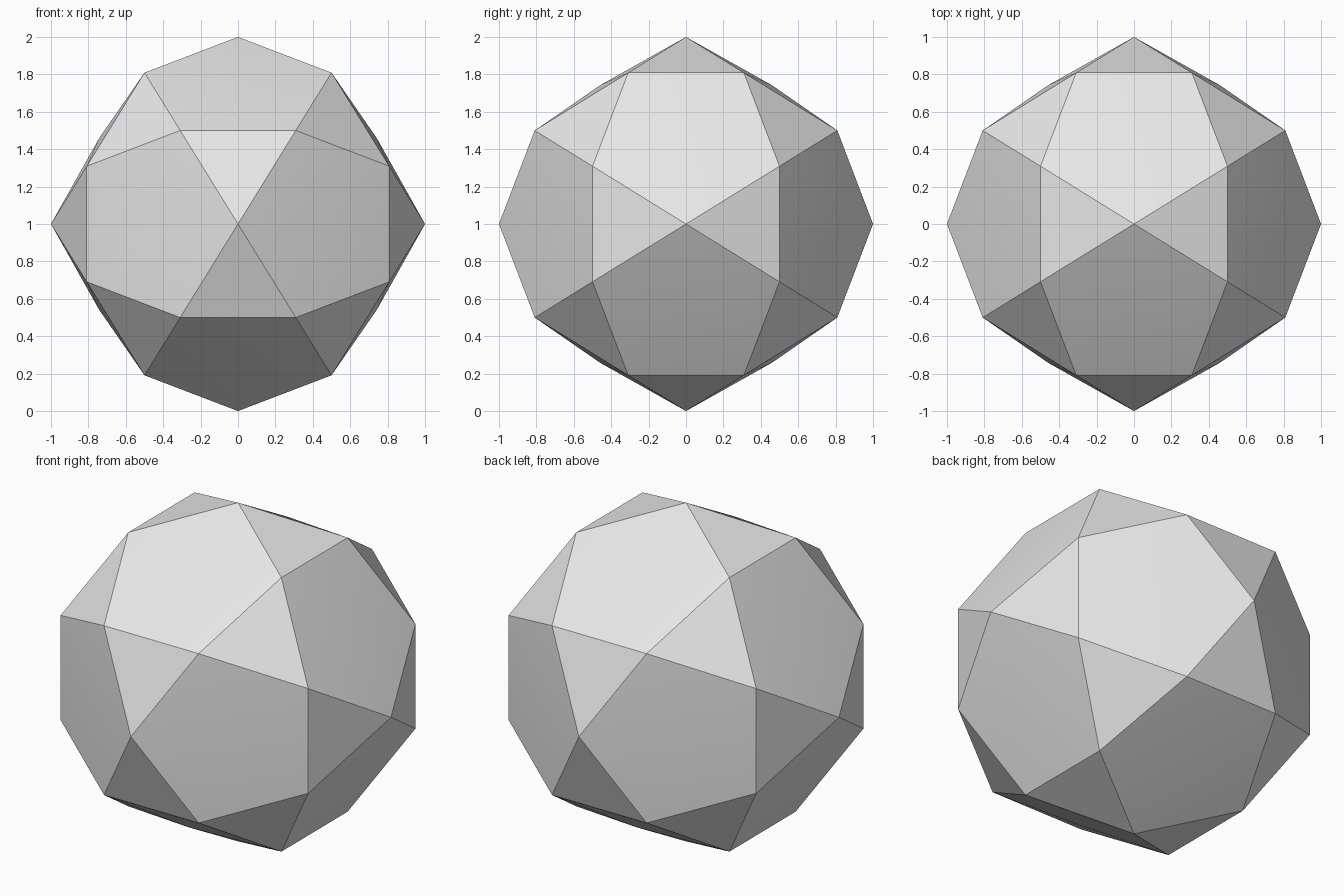
import bpy
import bmesh
from itertools import product
from mathutils import Vector

if "Cube" in bpy.data.objects:
    bpy.data.objects.remove(bpy.data.objects["Cube"])

PHI = (1 + 5 ** 0.5) / 2
DOME = 0.022  # rise of each five-sided face

# Corner points: axis points plus cyclic permutations of one mirrored corner
points = set()
for sx, sy, sz in product((-1, 1), repeat=3):
    axis = (float(sx), 0.0, 0.0)
    corner = (sx * 0.5, sy * 0.5 / PHI, sz * PHI / 2)
    for k in range(3):
        points.add(axis[k:] + axis[:k])
        points.add(corner[k:] + corner[:k])

# Ball of twenty triangles and twelve pentagons
bm = bmesh.new()
for p in sorted(points):
    bm.verts.new(Vector(p) + Vector((0, 0, 1)))
bmesh.ops.convex_hull(bm, input=bm.verts[:])
bmesh.ops.dissolve_limit(bm, angle_limit=0.05, verts=bm.verts[:], edges=bm.edges[:])
bmesh.ops.recalc_face_normals(bm, faces=bm.faces[:])

# Pentagons rise slightly to a shallow point
pentagons = [f for f in bm.faces if len(f.verts) == 5]
bmesh.ops.poke(bm, faces=pentagons, offset=DOME, center_mode='MEAN')

mesh = bpy.data.meshes.new("faceted_ball")
bm.to_mesh(mesh)
bm.free()
ball = bpy.data.objects.new("faceted_ball", mesh)
bpy.context.collection.objects.link(ball)

# Plain grey surface
grey = bpy.data.materials.new("light_grey")
grey.diffuse_color = (0.8, 0.8, 0.8, 1)
grey.use_nodes = True
grey.node_tree.nodes["Principled BSDF"].inputs["Base Color"].default_value = grey.diffuse_color
mesh.materials.append(grey)

# Smooth within the domed faces, sharp between faces
bpy.context.view_layer.objects.active = ball
ball.select_set(True)
bpy.ops.object.shade_smooth_by_angle(angle=0.35)
